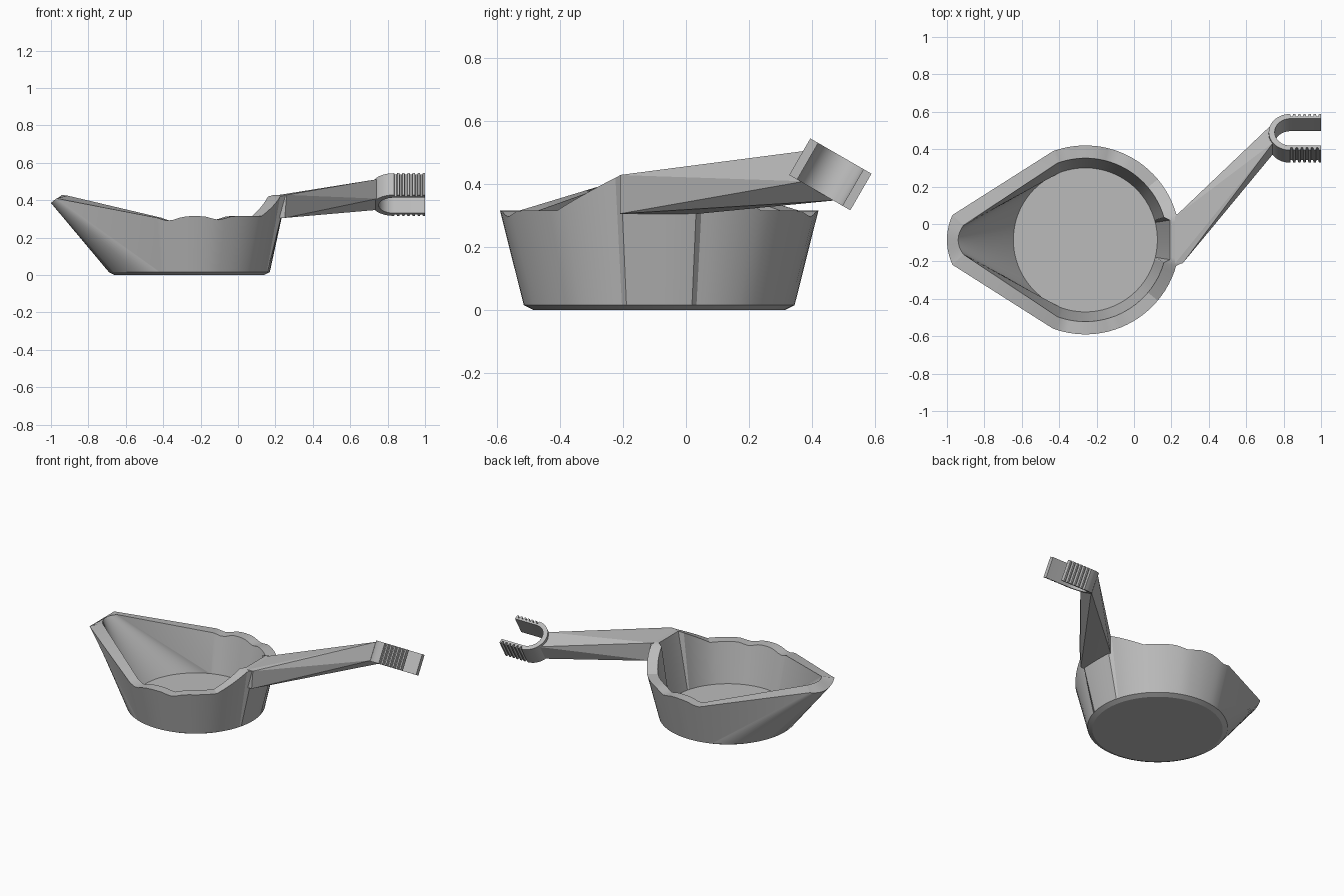
import bpy
import bmesh
from math import sin, cos, pi, radians, exp
from mathutils import Vector

cube = bpy.data.objects.get("Cube")
if cube:
    bpy.data.objects.remove(cube, do_unlink=True)

grey = bpy.data.materials.new("grey")
grey.use_nodes = True
colour = (0.5, 0.5, 0.5, 1)
grey.diffuse_color = colour
grey.node_tree.nodes["Principled BSDF"].inputs["Base Color"].default_value = colour


def finish(name, bm, angle=25):
    """Turn a bmesh into a named grey object, smooth except at sharp edges."""
    bmesh.ops.recalc_face_normals(bm, faces=bm.faces)
    mesh = bpy.data.meshes.new(name)
    bm.to_mesh(mesh)
    bm.free()
    mesh.materials.append(grey)
    obj = bpy.data.objects.new(name, mesh)
    bpy.context.collection.objects.link(obj)
    bpy.ops.object.select_all(action="DESELECT")
    obj.select_set(True)
    bpy.context.view_layer.objects.active = obj
    bpy.ops.object.shade_smooth_by_angle(angle=radians(angle))
    return obj


# Bowl: rings of the same angles, with the rim pulled out to a spout at -x
CX, CY = -0.26, -0.085
SPOUT = 110          # angle from +x where the spout begins
HANDLE = 14          # half angle of the flat raised handle seat
STEP = 4


def dip(a, at, width, depth):
    return depth * exp(-((a - at) / width) ** 2)


def rim_height(a):
    a = abs(a)
    if a <= HANDLE:
        return 0.428
    if a < 40:
        return 0.428 - 0.113 * (a - HANDLE) / (40 - HANDLE)
    return 0.315 - dip(a, 103, 7, 0.025) - dip(a, 72, 6, 0.02)


def circle_point(a, r, z):
    return Vector((CX + r * cos(radians(a)), CY + r * sin(radians(a)), z))


def rim_point(a, r, tip_x, tip_half, tip_z, tip_rise):
    if abs(a) > SPOUT:
        s = (180 - abs(a)) / (180 - SPOUT)
        side = 1 if a > 0 else -1
        return Vector((tip_x + 0.03 * s * s, CY + side * tip_half * s, tip_z + tip_rise * s * s))
    p = circle_point(a, r, rim_height(a))
    if abs(a) <= HANDLE:
        p.x = CX + r + 0.015
    return p


angles = sorted(set(range(-180 + STEP, 181, STEP)) |
                {-SPOUT, SPOUT, -SPOUT - 1, SPOUT + 1, -HANDLE, HANDLE})
rings = [
    [circle_point(a, 0.40, 0) for a in angles],
    [circle_point(a, 0.43, 0.015) for a in angles],
    [rim_point(a, 0.505, -1.0, 0.135, 0.385, 0.025) for a in angles],
    [rim_point(a, 0.437, -0.94, 0.08, 0.428, -0.004) for a in angles],
    [circle_point(a, 0.385, 0.05) for a in angles],
]
bm = bmesh.new()
loops = [[bm.verts.new(p) for p in ring] for ring in rings]
count = len(angles)
for low, high in zip(loops, loops[1:]):
    for i in range(count):
        j = (i + 1) % count
        bm.faces.new((low[i], low[j], high[j], high[i]))
bm.faces.new(loops[0])
bm.faces.new(loops[-1])
finish("bowl", bm)

# Clip frame: tilted in the yz plane, u across the jaws, v through the thickness
CLIP = Vector((0, 0.458, 0.43))
U = Vector((0, cos(pi / 6), -0.5))
V = Vector((0, 0.5, cos(pi / 6)))

# Arm: tapered bar from the handle seat to the back of the clip
bm = bmesh.new()
for y in (-0.21, 0.04):
    for x, z in ((0.22, 0.305), (0.25, 0.305), (0.26, 0.428), (0.22, 0.428)):
        bm.verts.new((x, y, z))
for u in (-0.06, 0.06):
    for v in (-0.06, 0.06):
        bm.verts.new(CLIP + U * u + V * v + Vector((0.745, 0, 0)))
bmesh.ops.convex_hull(bm, input=bm.verts)
finish("arm", bm, 10)

# Clip: open ring profile with ridged jaws, extruded through its thickness
RING_X, OUTER, INNER, TEETH = 0.835, 0.112, 0.083, 6
pitch = (1 - RING_X) / TEETH
jaw = []
for i in range(TEETH):
    x = 1 - i * pitch
    jaw += [(x, OUTER), (x - pitch * 0.4, OUTER), (x - pitch * 0.55, OUTER - 0.016),
            (x - pitch * 0.9, OUTER - 0.016)]
arc = [pi / 2 + pi * k / 16 for k in range(17)]
profile = jaw + [(RING_X + 0.115 * cos(t), OUTER * sin(t)) for t in arc]
profile += [(x, -u) for x, u in reversed(jaw)]
profile += [(1, -INNER)]
profile += [(RING_X + INNER * cos(t), INNER * sin(t)) for t in reversed(arc)]
profile += [(1, INNER)]
bm = bmesh.new()
face = bm.faces.new([bm.verts.new(CLIP + U * u - V * 0.067 + Vector((x, 0, 0))) for x, u in profile])
extruded = bmesh.ops.extrude_face_region(bm, geom=[face])["geom"]
bmesh.ops.translate(bm, vec=V * 0.134, verts=[g for g in extruded if isinstance(g, bmesh.types.BMVert)])
finish("clip", bm)
